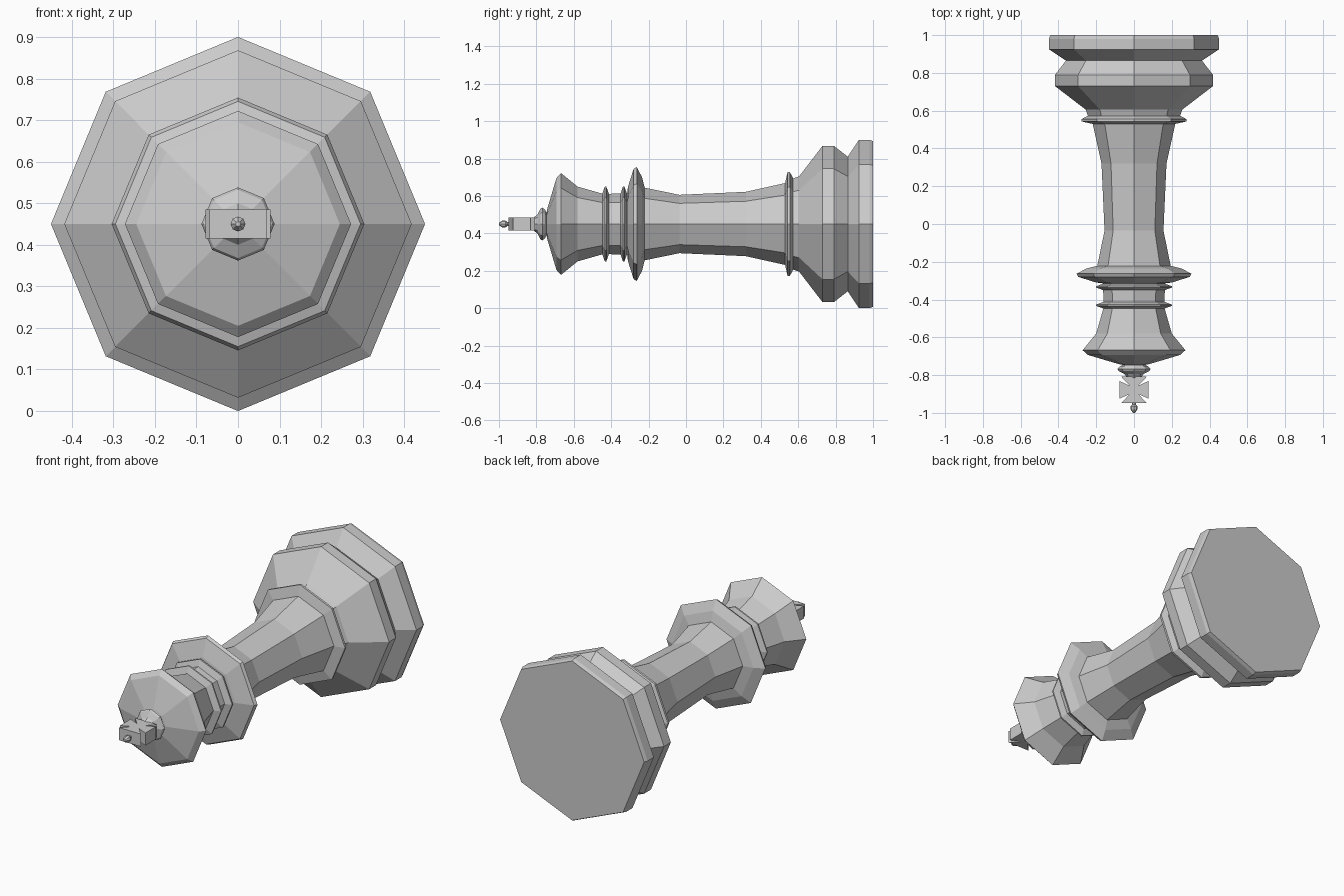
import bpy, bmesh, math

if "Cube" in bpy.data.objects:
    bpy.data.objects.remove(bpy.data.objects["Cube"])

AXIS_Z = 0.45  # the piece lies on its side along y
SIDES = 8


def make_object(name, bm):
    bmesh.ops.recalc_face_normals(bm, faces=bm.faces)
    mesh = bpy.data.meshes.new(name)
    bm.to_mesh(mesh)
    bm.free()
    obj = bpy.data.objects.new(name, mesh)
    bpy.context.collection.objects.link(obj)
    return obj


def lathe(name, profile):
    """Turn a list of (y, radius) into a closed octagonal solid."""
    bm = bmesh.new()
    rings = []
    for y, r in profile:
        rings.append([bm.verts.new((r * math.cos(2 * math.pi * i / SIDES), y,
                                    AXIS_Z + r * math.sin(2 * math.pi * i / SIDES)))
                      for i in range(SIDES)])
    for a, b in zip(rings, rings[1:]):
        for i in range(SIDES):
            j = (i + 1) % SIDES
            bm.faces.new((a[i], a[j], b[j], b[i]))
    bm.faces.new(rings[0])
    bm.faces.new(rings[-1])
    return make_object(name, bm)


# Stepped foot
lathe("base", [(1.0, 0.443), (0.98, 0.45), (0.925, 0.45), (0.865, 0.36),
               (0.79, 0.418), (0.73, 0.418), (0.605, 0.255), (0.56, 0.24)])

# Thin ring at the bottom of the shaft
lathe("lower_ring", [(0.575, 0.24), (0.555, 0.278), (0.543, 0.278), (0.53, 0.22)])

# Tapered shaft
lathe("shaft", [(0.545, 0.222), (0.32, 0.172), (-0.035, 0.156), (-0.23, 0.196)])

# Wide collar
lathe("collar", [(-0.22, 0.19), (-0.235, 0.25), (-0.263, 0.304),
                 (-0.28, 0.295), (-0.31, 0.2), (-0.315, 0.16)])

# Neck with two narrow rings
lathe("neck", [(-0.30, 0.165), (-0.45, 0.16)])
for label, y in (("neck_ring_lower", -0.333), ("neck_ring_upper", -0.43)):
    lathe(label, [(y + 0.018, 0.16), (y + 0.004, 0.2),
                  (y - 0.004, 0.2), (y - 0.018, 0.16)])

# Flared head with a shallow dome
lathe("head", [(-0.44, 0.16), (-0.58, 0.2), (-0.668, 0.272),
               (-0.693, 0.245), (-0.742, 0.08), (-0.75, 0.04)])

# Small knob under the cross
lathe("knob", [(-0.74, 0.045), (-0.753, 0.075), (-0.768, 0.088), (-0.778, 0.082),
               (-0.795, 0.05), (-0.815, 0.035)])

# Cross with four flared arms
half = [(0.02, 0.02), (0.068, 0.066), (0.068, 0.07)]
cy, t = -0.878, 0.035
quarter = [(0.078, 0.047), (0.022, 0.022), (0.068, 0.07)]
outline = (quarter
           + [(-x, y) for x, y in reversed(quarter)]
           + [(-x, -y) for x, y in quarter]
           + [(x, -y) for x, y in reversed(quarter)])
bm = bmesh.new()
face = bm.faces.new([bm.verts.new((x, cy + y, AXIS_Z - t)) for x, y in outline])
new = bmesh.ops.extrude_face_region(bm, geom=[face])["geom"]
bmesh.ops.translate(bm, vec=(0, 0, 2 * t),
                    verts=[v for v in new if isinstance(v, bmesh.types.BMVert)])
make_object("cross", bm)

# Tiny bead on the tip
lathe("tip_bead", [(-0.94, 0.01), (-0.955, 0.01), (-0.965, 0.018),
                   (-0.982, 0.018), (-1.0, 0.006)])
